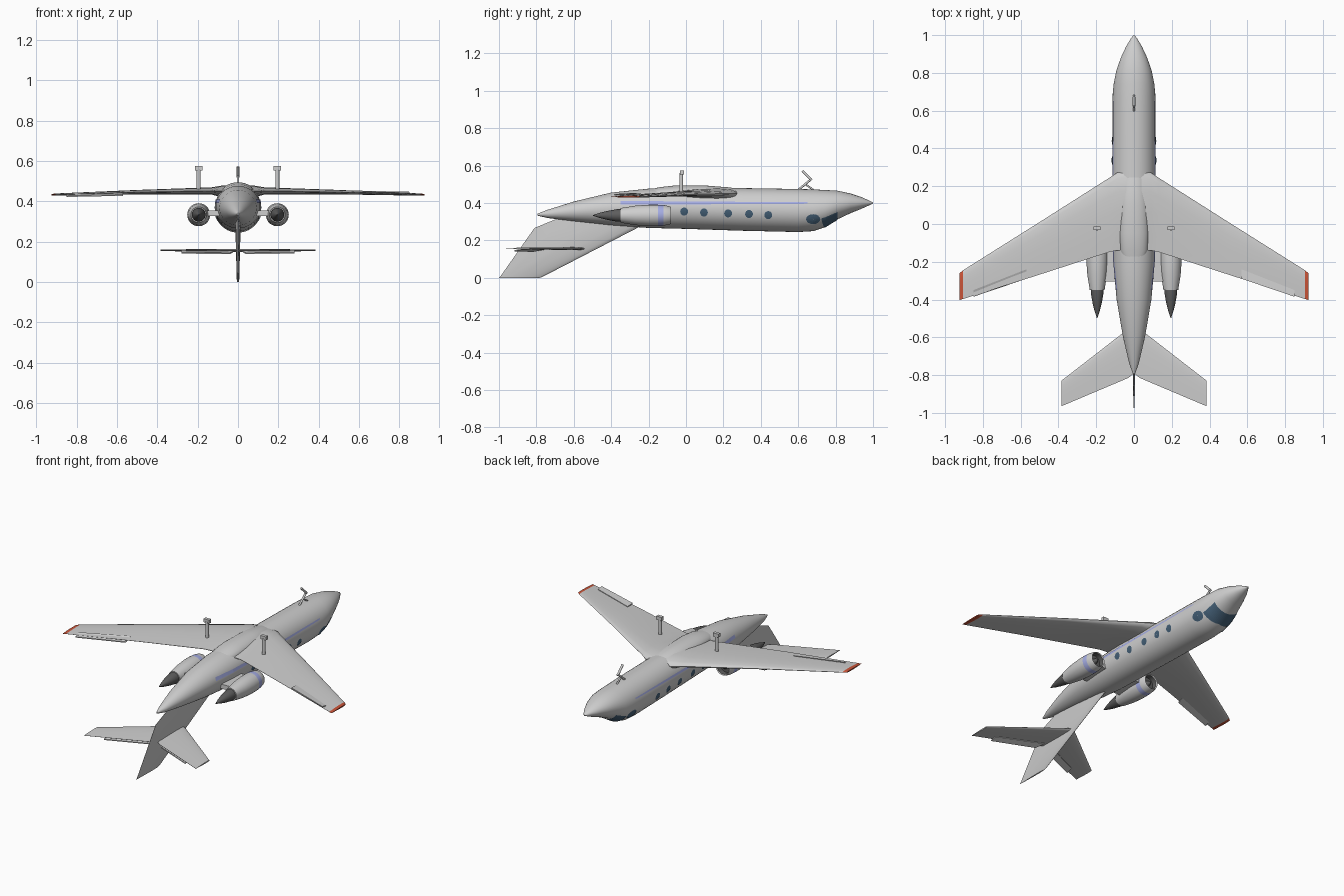
import bpy, bmesh, math
from mathutils import Vector

if "Cube" in bpy.data.objects:
    bpy.data.objects.remove(bpy.data.objects["Cube"])


def mat(name, r, g, b):
    m = bpy.data.materials.new(name)
    m.diffuse_color = (r, g, b, 1)
    m.use_nodes = True
    m.node_tree.nodes["Principled BSDF"].inputs["Base Color"].default_value = m.diffuse_color
    return m


GREY = mat("light_grey", 0.62, 0.62, 0.62)
DARK = mat("dark_exhaust", 0.11, 0.11, 0.11)
GLASS = mat("window_blue", 0.06, 0.12, 0.19)
LILAC = mat("stripe_lilac", 0.38, 0.42, 0.78)
RED = mat("tip_red", 0.60, 0.09, 0.04)


def finish(name, bm, mats, angle=35):
    bmesh.ops.recalc_face_normals(bm, faces=bm.faces)
    me = bpy.data.meshes.new(name)
    bm.to_mesh(me)
    bm.free()
    ob = bpy.data.objects.new(name, me)
    bpy.context.collection.objects.link(ob)
    for m in mats:
        me.materials.append(m)
    bpy.ops.object.select_all(action='DESELECT')
    ob.select_set(True)
    bpy.context.view_layer.objects.active = ob
    bpy.ops.object.shade_smooth_by_angle(angle=math.radians(angle))
    return ob


def loft(name, rings, mats, rule=None, angle=35):
    """Skin a list of equal closed loops, capped; rule(band) gives material index."""
    bm = bmesh.new()
    vs = [[bm.verts.new(p) for p in r] for r in rings]
    n = len(vs[0])
    for k, (a, b) in enumerate(zip(vs, vs[1:])):
        for i in range(n):
            f = bm.faces.new((a[i], a[(i + 1) % n], b[(i + 1) % n], b[i]))
            f.material_index = rule(k) if rule else 0
    for k, r in ((0, vs[0]), (len(vs) - 2, vs[-1])):
        f = bm.faces.new(r)
        f.material_index = rule(k) if rule else 0
    return finish(name, bm, mats, angle)


# Fuselage profile: y, half width, bottom z, top z
PROFILE = [(-0.795, 0.005, 0.333, 0.343), (-0.74, 0.025, 0.320, 0.364), (-0.6, 0.058, 0.303, 0.408),
           (-0.4, 0.092, 0.281, 0.456), (-0.2, 0.110, 0.267, 0.477), (0, 0.115, 0.262, 0.482),
           (0.3, 0.115, 0.252, 0.480), (0.6, 0.115, 0.245, 0.475), (0.68, 0.113, 0.250, 0.473),
           (0.74, 0.108, 0.270, 0.470), (0.81, 0.094, 0.313, 0.466), (0.88, 0.070, 0.346, 0.451),
           (0.94, 0.042, 0.370, 0.431), (0.98, 0.018, 0.388, 0.413), (1.0, 0.003, 0.397, 0.402)]


def section(y):
    for a, b in zip(PROFILE, PROFILE[1:]):
        if y <= b[0]:
            t = (y - a[0]) / (b[0] - a[0])
            return [a[i] + (b[i] - a[i]) * t for i in (1, 2, 3)]
    return PROFILE[-1][1:]


def skin(y, ang, off=0.0):
    """Point on the fuselage; ang is measured from straight down."""
    w, lo, hi = section(y)
    return Vector(((w + off) * math.sin(ang), y, (lo + hi) / 2 - ((hi - lo) / 2 + off) * math.cos(ang)))


def ang_at(y, z):
    w, lo, hi = section(y)
    return math.acos(max(-1, min(1, ((lo + hi) / 2 - z) / ((hi - lo) / 2))))


loft("fuselage", [[skin(p[0], math.tau * i / 40) for i in range(40)] for p in PROFILE], [GREY])


def plate(name, rows, m):
    bm = bmesh.new()
    vs = [[bm.verts.new(p) for p in r] for r in rows]
    for a, b in zip(vs, vs[1:]):
        for i in range(len(a) - 1):
            f = bm.faces.new((a[i], a[i + 1], b[i + 1], b[i]))
            f.normal_update()
            c = f.calc_center_median() - Vector((0, f.calc_center_median().y, 0.365))
            if f.normal.dot(c) < 0:
                f.normal_flip()
    me = bpy.data.meshes.new(name)
    bm.to_mesh(me)
    bm.free()
    me.materials.append(m)
    bpy.context.collection.objects.link(bpy.data.objects.new(name, me))


def oval(name, y0, z0, ry, rz, s):
    rows = []
    for r in (0.02, 0.5, 1):
        row = []
        for i in range(17):
            a = math.tau * i / 16
            y, z = y0 + ry * r * math.cos(a), z0 + rz * r * math.sin(a)
            row.append(skin(y, s * ang_at(y, z), 0.003))
        rows.append(row)
    plate(name, rows, GLASS)


# Windscreen wraps round the nose
ws = [math.radians(-62 + 124 * i / 24) for i in range(25)]
plate("windscreen", [[skin(0.745 + 0.065 * k / 4 - 0.02 * abs(a) * (1 - k / 4), a, 0.003) for a in ws]
                     for k in range(5)], GLASS)

for s, side in ((1, "right"), (-1, "left")):
    # Cabin windows, cockpit side window, stripe
    for i, (y, z) in enumerate(((-0.01, 0.355), (0.096, 0.35), (0.225, 0.345), (0.337, 0.342), (0.44, 0.336))):
        oval(f"cabin_window_{side}_{i}", y, z, 0.021, 0.021, s)
    oval(f"cockpit_window_{side}", 0.68, 0.315, 0.038, 0.026, s)
    plate(f"stripe_{side}", [[skin(y, s * ang_at(y, 0.399 + d * (1.3 - y)), 0.002)
                              for y in [-0.35 + 0.05 * k for k in range(21)]] for d in (-0.005, 0.007)], LILAC)


# Flying surfaces: stations are (span, leading y, trailing y, z, thickness)
FOIL = [(0, 0), (0.02, 0.45), (0.08, 0.8), (0.25, 1), (0.5, 0.85), (0.8, 0.4), (1, 0.06)]


def foil(st, upright=False):
    x, le, te, z, t = st
    side = [(le + (te - le) * c, h * t / 2) for c, h in FOIL]
    loop = side + [(y, -h) for y, h in reversed(side[1:])]
    return [Vector((h, y, z)) if upright else Vector((x, y, z + h)) for y, h in loop]


loft("tail_fin", [foil((0, -0.17, -0.68, 0.32, 0.03), True), foil((0, -0.26, -0.81, 0.267, 0.026), True),
                  foil((0, -0.77, -0.995, 0.004, 0.012), True), foil((0, -0.785, -1.0, 0, 0.008), True)], [GREY])


def slab(name, quad, t):
    """Thin plate from four corners."""
    loft(name, [[Vector(p) + Vector((0, 0, d)) for p in quad] for d in (-t / 2, t / 2)], [GREY], angle=20)


def lathe(name, cx, cz, pts, mats, rule=None):
    loft(name, [[Vector((cx + r * math.cos(math.tau * i / 28), y, cz + r * math.sin(math.tau * i / 28)))
                 for i in range(28)] for y, r in pts], mats, rule)


def rod(name, a, b, r, m=GREY, n=14):
    a, b = Vector(a), Vector(b)
    q = (b - a).to_track_quat('Z', 'Y')
    loft(name, [[p + q @ Vector((r * math.cos(math.tau * i / n), r * math.sin(math.tau * i / n), 0))
                 for i in range(n)] for p in (a, b)], [m])


def box(name, c, size):
    bm = bmesh.new()
    bmesh.ops.create_cube(bm, size=1)
    for v in bm.verts:
        v.co = Vector(c) + Vector(v.co[i] * size[i] for i in range(3))
    finish(name, bm, [GREY])


for s, side in ((1, "right"), (-1, "left")):
    # Main wing with red tip
    wing = [(0.0, 0.285, -0.14, 0.452, 0.06), (0.09, 0.272, -0.14, 0.450, 0.055), (0.13, 0.245, -0.148, 0.452, 0.036),
            (0.5, 0.01, -0.268, 0.446, 0.022), (0.905, -0.245, -0.397, 0.434, 0.011),
            (0.925, -0.262, -0.403, 0.433, 0.008)]
    loft(f"wing_{side}", [foil((s * w[0],) + w[1:]) for w in wing], [GREY, RED], lambda k: int(k == 4))
    # Aileron, deflected opposite ways
    dz = 0.010 * s
    slab(f"aileron_{side}", [(s * 0.57, -0.24, 0.448), (s * 0.85, -0.35, 0.439),
                             (s * 0.85, -0.385, 0.435 + dz), (s * 0.57, -0.29, 0.441 + dz)], 0.006)
    # Tailplane and elevator
    loft(f"tailplane_{side}", [foil((0, -0.535, -0.79, 0.156, 0.016)), foil((s * 0.03, -0.555, -0.815, 0.156, 0.016)),
                               foil((s * 0.385, -0.83, -0.965, 0.158, 0.008))], [GREY])
    slab(f"elevator_{side}", [(s * 0.02, -0.76, 0.153), (s * 0.28, -0.88, 0.155),
                              (s * 0.28, -0.918, 0.144), (s * 0.04, -0.815, 0.142)], 0.006)
    # Engine nacelle with open intake and lilac band
    x, z = s * 0.195, 0.334
    lathe(f"engine_{side}", x, z, [(-0.35, 0.030), (-0.35, 0.039), (-0.27, 0.052), (-0.2, 0.057), (-0.15, 0.057),
                                   (-0.12, 0.055), (-0.09, 0.049), (-0.08, 0.045), (-0.085, 0.040), (-0.12, 0.039)],
          [GREY, LILAC, DARK], lambda k: 1 if k == 4 else 2 if k == 8 else 0)
    lathe(f"intake_fan_{side}", x, z, [(-0.125, 0.039), (-0.115, 0.039), (-0.115, 0.017), (-0.095, 0.010),
                                       (-0.085, 0.002)], [DARK])
    lathe(f"exhaust_cone_{side}", x, z, [(-0.34, 0.034), (-0.37, 0.033), (-0.42, 0.024), (-0.46, 0.014),
                                         (-0.497, 0.002)], [DARK])
    box(f"engine_pylon_{side}", (s * 0.12, -0.215, 0.342), (0.1, 0.18, 0.028))
    # Main strut with cross head
    rod(f"main_strut_{side}", (x, -0.025, 0.45), (x, -0.025, 0.56), 0.010)
    box(f"strut_head_{side}", (x, -0.022, 0.564), (0.037, 0.02, 0.022))

# Fairing over the wing centre
FAIR = [(0.30, 0.02, 0.01), (0.24, 0.06, 0.035), (0.1, 0.075, 0.046), (-0.05, 0.078, 0.047), (-0.14, 0.072, 0.037),
        (-0.25, 0.03, 0.012)]
loft("wing_fairing", [[Vector((w * math.cos(math.tau * i / 28), y, 0.448 + h * math.sin(math.tau * i / 28)))
                       for i in range(28)] for y, w, h in FAIR], [GREY])

# Folded nose strut
rod("nose_strut_lower", (0, 0.60, 0.47), (0, 0.672, 0.530), 0.006)
rod("nose_strut_upper", (0, 0.672, 0.522), (0, 0.622, 0.572), 0.007)
rod("nose_strut_brace", (0, 0.685, 0.468), (0, 0.636, 0.502), 0.005)
